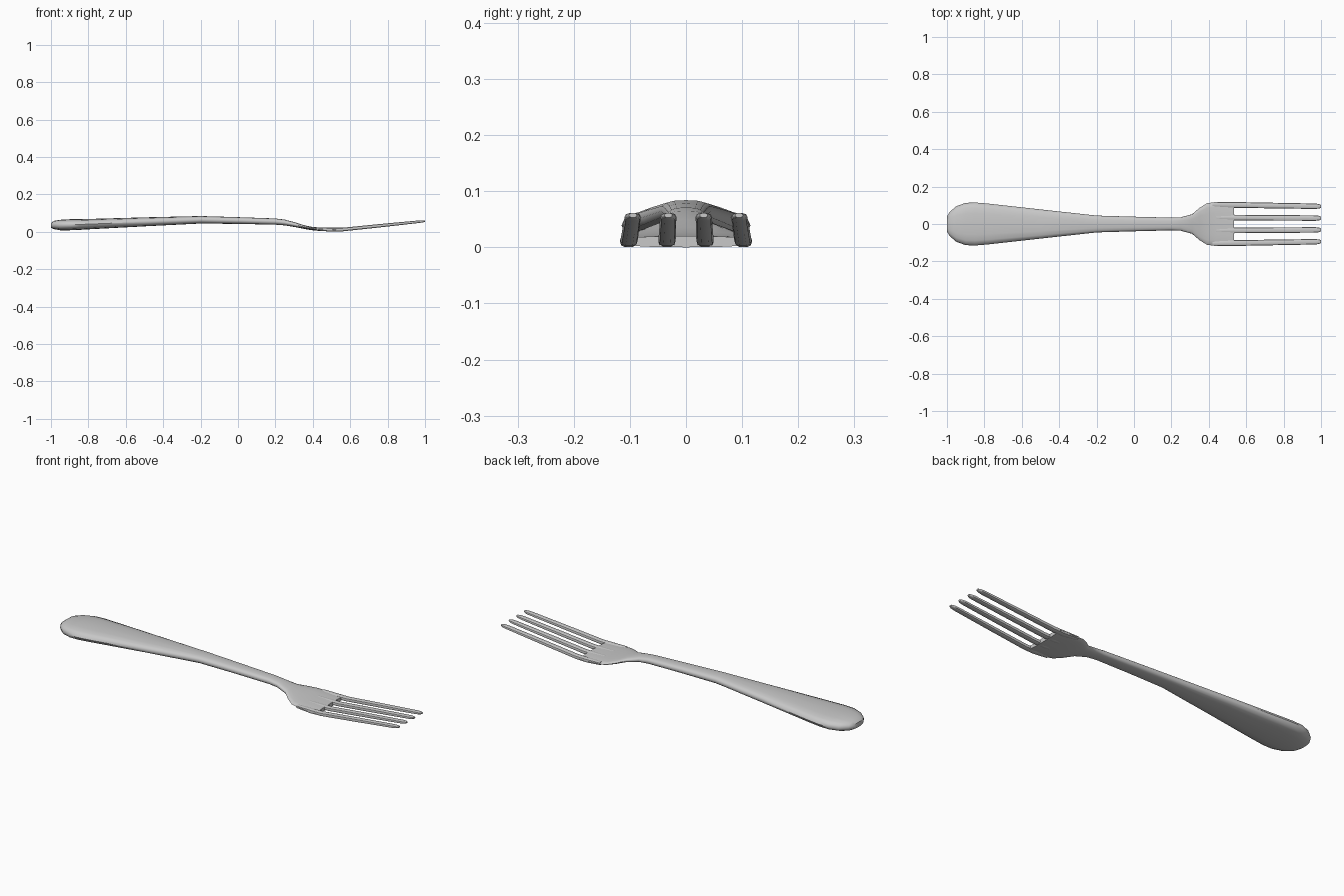
import bpy
import bmesh
from math import cos, sin, pi, copysign

cube = bpy.data.objects.get("Cube")
if cube:
    bpy.data.objects.remove(cube, do_unlink=True)

steel = bpy.data.materials.new("brushed_steel")
steel.use_nodes = True
colour = (0.58, 0.58, 0.58, 1)
steel.diffuse_color = colour
steel.node_tree.nodes["Principled BSDF"].inputs["Base Color"].default_value = colour


def power(v, e):
    return copysign(abs(v) ** e, v)


def loft(name, stations, sides, exponent):
    """Skin rounded cross-sections given as (x, y centre, half width, bottom, top)."""
    bm = bmesh.new()
    rings = []
    for x, yc, half, low, high in stations:
        ring = []
        for i in range(sides):
            a = 2 * pi * i / sides
            y = yc + half * power(cos(a), exponent)
            z = (low + high) / 2 + (high - low) / 2 * power(sin(a), exponent)
            ring.append(bm.verts.new((x, y, z)))
        rings.append(ring)
    for a, b in zip(rings, rings[1:]):
        for i in range(sides):
            j = (i + 1) % sides
            bm.faces.new((a[i], a[j], b[j], b[i]))
    bm.faces.new(rings[0])
    bm.faces.new(rings[-1])
    bmesh.ops.recalc_face_normals(bm, faces=bm.faces)
    mesh = bpy.data.meshes.new(name)
    bm.to_mesh(mesh)
    bm.free()
    mesh.materials.append(steel)
    obj = bpy.data.objects.new(name, mesh)
    bpy.context.collection.objects.link(obj)
    bpy.ops.object.select_all(action="DESELECT")
    obj.select_set(True)
    bpy.context.view_layer.objects.active = obj
    bpy.ops.object.shade_smooth_by_angle(angle=pi / 4)


# Handle, neck and head as one continuous body: x, half width, bottom, top
body = [
    (-1.0, 0.04, 0.022, 0.047), (-0.985, 0.065, 0.014, 0.058),
    (-0.95, 0.095, 0.008, 0.064), (-0.9, 0.113, 0.008, 0.067),
    (-0.85, 0.115, 0.010, 0.068), (-0.78, 0.109, 0.014, 0.069),
    (-0.5, 0.078, 0.029, 0.077), (-0.2, 0.045, 0.044, 0.084),
    (0.0, 0.039, 0.042, 0.078), (0.2, 0.034, 0.038, 0.071),
    (0.25, 0.036, 0.034, 0.065), (0.31, 0.052, 0.024, 0.049),
    (0.35, 0.086, 0.016, 0.036), (0.39, 0.111, 0.009, 0.027),
    (0.44, 0.118, 0.004, 0.022), (0.535, 0.118, 0.0, 0.02),
]
loft("handle_and_head", [(x, 0, w, lo, hi) for x, w, lo, hi in body], 16, 0.75)

# Four tines, each rising and slimming to a rounded tip
tine = [
    (0.42, 0.012, 0.007, 0.022), (0.5, 0.0155, 0.0, 0.022), (0.56, 0.0155, 0.002, 0.022),
    (0.75, 0.015, 0.022, 0.041), (0.97, 0.0145, 0.047, 0.061),
    (0.99, 0.012, 0.05, 0.0615), (1.0, 0.007, 0.053, 0.061),
]
for n in range(4):
    side = n - 1.5
    path = [(x, side * (0.068 - 0.005 * (x - 0.53) / 0.47), w, lo, hi)
            for x, w, lo, hi in tine]
    loft(f"tine_{n + 1}", path, 10, 0.75)
